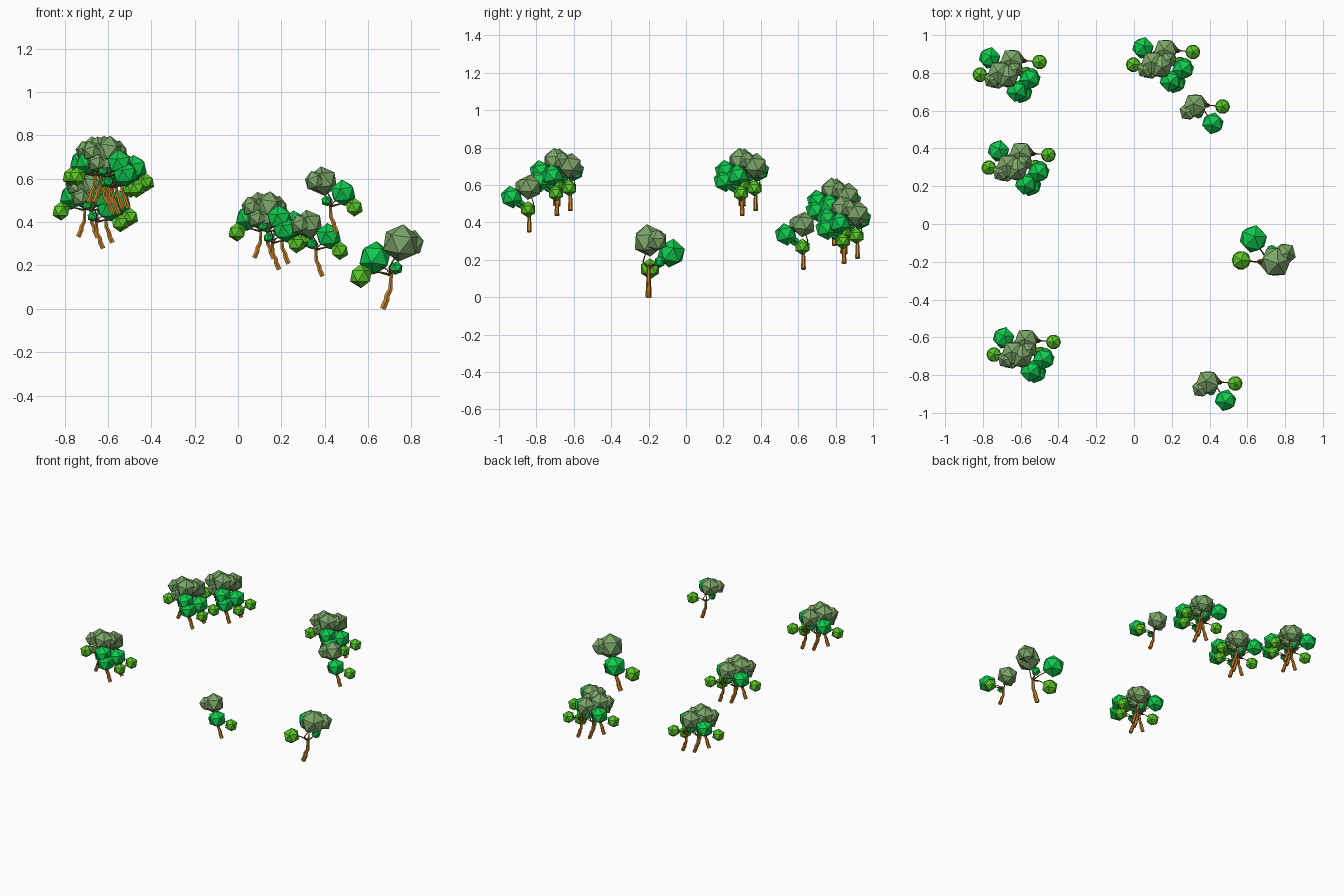
import bpy, bmesh
from math import pi
from mathutils import Matrix, Vector, Euler

if "Cube" in bpy.data.objects:
    bpy.data.objects.remove(bpy.data.objects["Cube"])


def material(name, rgb):
    m = bpy.data.materials.new(name)
    m.diffuse_color = (*rgb, 1)
    m.use_nodes = True
    m.node_tree.nodes["Principled BSDF"].inputs["Base Color"].default_value = m.diffuse_color
    return m


SAGE = material("sage_leaves", (0.20, 0.38, 0.14))
GREEN = material("green_leaves", (0.005, 0.60, 0.08))
LIME = material("lime_leaves", (0.10, 0.58, 0.02))
BARK = material("bark", (0.62, 0.23, 0.02))
TWIG = material("twig_bark", (0.20, 0.09, 0.02))


def leaf_ball(name, centre, radius, tilt, mat):
    """Flat-faced icosahedron, positioned relative to the trunk base."""
    bm = bmesh.new()
    place = Matrix.Translation(centre) @ Euler(tilt).to_matrix().to_4x4()
    bmesh.ops.create_icosphere(bm, subdivisions=1, radius=radius, matrix=place)
    mesh = bpy.data.meshes.new(name)
    bm.to_mesh(mesh)
    bm.free()
    mesh.materials.append(mat)
    return mesh


def tubes(name, paths, resolution, mat):
    """Straight-segment tubes; each path point is x, y, z, radius."""
    cu = bpy.data.curves.new(name, 'CURVE')
    cu.dimensions = '3D'
    cu.bevel_depth = 1
    cu.bevel_resolution = resolution
    cu.use_fill_caps = True
    for path in paths:
        sp = cu.splines.new('POLY')
        sp.points.add(len(path) - 1)
        for p, (x, y, z, r) in zip(sp.points, path):
            p.co = (x, y, z, 1)
            p.radius = r
        sp.use_smooth = False
    cu.materials.append(mat)
    return cu


# Shared tree parts, at the size of the large tree
fork = (0.04, 0, 0.155, 0.007)
PARTS = {
    "crown": leaf_ball("crown", (0.083, 0, 0.303), 0.088, (0.15, 0.1, 0.3), SAGE),
    "crown_side": leaf_ball("crown_side", (0.130, 0.042, 0.303), 0.063, (0.2, 0.3, 0.9), SAGE),
    "middle_leaves": leaf_ball("middle_leaves", (-0.035, 0.121, 0.235), 0.078, (-0.15, 0.1, 0.1), GREEN),
    "small_leaves": leaf_ball("small_leaves", (0.063, 0.06, 0.188), 0.032, (0.1, 0.2, 0.5), GREEN),
    "low_leaves": leaf_ball("low_leaves", (-0.100, 0.008, 0.151), 0.056, (0, 0, 0), LIME),
    "trunk": tubes("trunk", [[(0, 0, 0, 0.016), (0.018, 0, 0.04, 0.015),
                              (0.020, 0, 0.06, 0.014), (0.036, 0, 0.09, 0.012),
                              (0.040, 0, 0.17, 0.008)]], 1, BARK),
    "branches": tubes("branches", [
        [fork, (0.03, -0.03, 0.19, 0.004), (0.083, 0, 0.28, 0.003)],
        [fork, (0.02, 0.04, 0.18, 0.004), (-0.035, 0.12, 0.22, 0.003)],
        [fork, (0.063, 0.06, 0.188, 0.003)],
        [fork, (-0.02, 0, 0.17, 0.004), (-0.10, 0.008, 0.151, 0.003)]], 0, TWIG),
}


def tree(label, base, scale=0.787, turn=pi):
    place = Matrix.Translation(base) @ Matrix.Rotation(turn, 4, 'Z') @ Matrix.Scale(scale, 4)
    for part, data in PARTS.items():
        ob = bpy.data.objects.new(f"{label}_{part}", data)
        bpy.context.collection.objects.link(ob)
        ob.matrix_world = place


# Single trees
tree("large_tree", (0.667, -0.2, 0), 1, 0)
tree("front_tree", (0.457, -0.838, 0.35))
tree("back_tree", (0.390, 0.628, 0.15))

# Groves: three trees facing one way, one turned round
GROVE = [((0.233, 0.917, 0.208), pi), ((0.190, 0.845, 0.181), pi),
         ((0.165, 0.852, 0.232), pi), ((0.075, 0.837, 0.235), 0)]
SHIFTS = [(0, 0, 0), (-0.812, -0.053, 0.097), (-0.765, -0.545, 0.256), (-0.738, -1.535, 0.256)]
for g, shift in enumerate(SHIFTS, 1):
    for t, (base, turn) in enumerate(GROVE, 1):
        tree(f"grove_{g}_tree_{t}", Vector(base) + Vector(shift), turn=turn)
